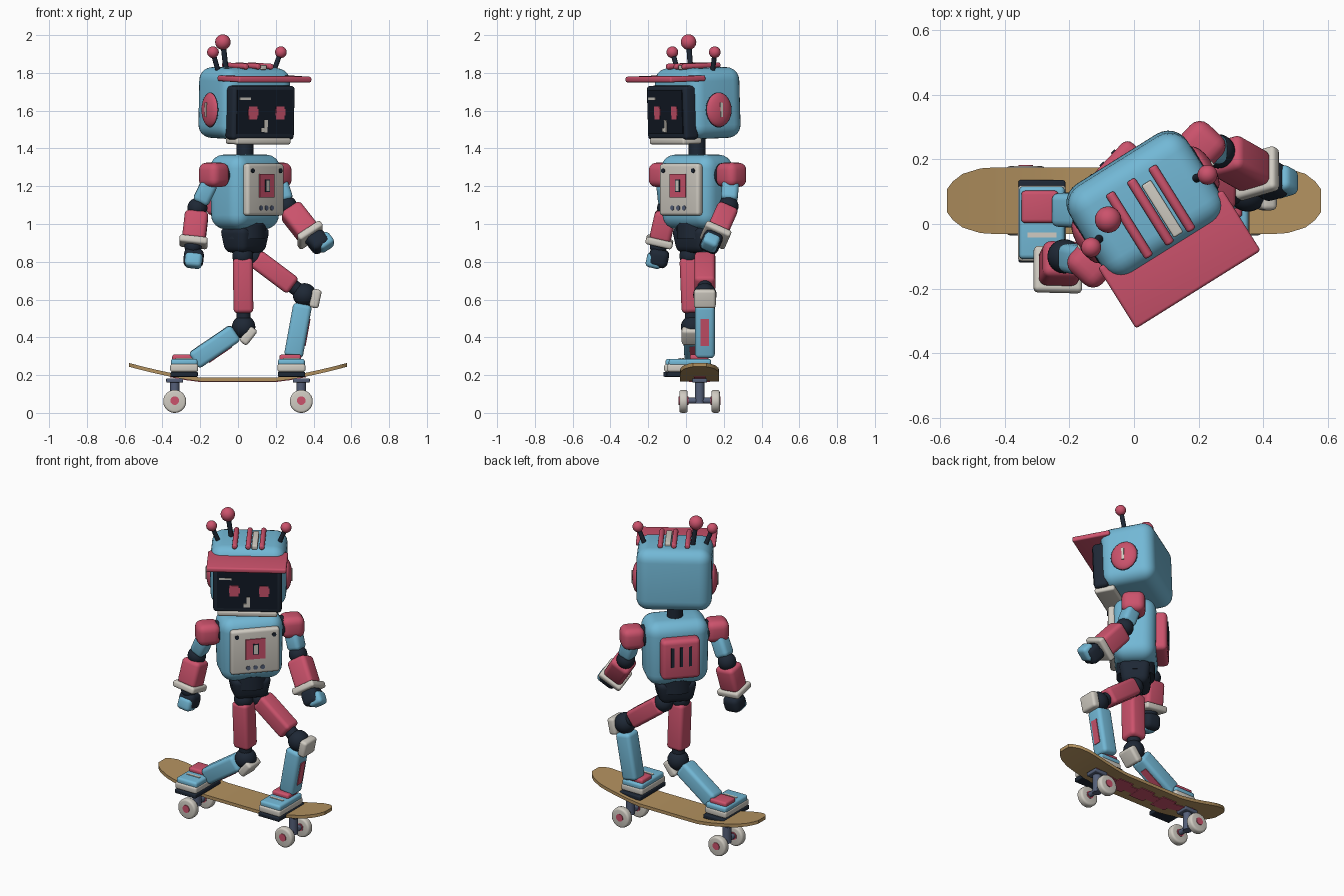
import bpy, bmesh, math
from mathutils import Matrix, Vector

if "Cube" in bpy.data.objects:
    bpy.data.objects.remove(bpy.data.objects["Cube"])


def material(name, rgb):
    m = bpy.data.materials.new(name)
    m.diffuse_color = (*rgb, 1)
    m.use_nodes = True
    m.node_tree.nodes["Principled BSDF"].inputs["Base Color"].default_value = m.diffuse_color
    return m


BLUE = material("sky_blue", (0.17, 0.48, 0.67))
RED = material("rose_red", (0.60, 0.085, 0.15))
DARK = material("navy_black", (0.013, 0.021, 0.036))
WHITE = material("warm_white", (0.63, 0.60, 0.54))
WOOD = material("wood_tan", (0.45, 0.285, 0.115))
STEEL = material("slate_grey", (0.09, 0.115, 0.19))
SCREEN = material("screen_black", (0.006, 0.010, 0.019))
I = Matrix.Identity(4)


def finish(name, bm, mat, mtx):
    me = bpy.data.meshes.new(name)
    bmesh.ops.recalc_face_normals(bm, faces=bm.faces[:])
    bm.to_mesh(me)
    bm.free()
    me.materials.append(mat)
    me.shade_smooth()
    me.set_sharp_from_angle(angle=math.radians(35))
    ob = bpy.data.objects.new(name, me)
    bpy.context.collection.objects.link(ob)
    ob.matrix_world = mtx
    return ob


def box(name, loc, size, mat, r=0.0, base=I, seg=4, taper=1.0):
    """Rounded box; taper scales the lower end."""
    bm = bmesh.new()
    bmesh.ops.create_cube(bm, size=1)
    for v in bm.verts:
        k = taper if v.co.z < 0 else 1
        v.co = Vector((v.co.x * size[0] * k, v.co.y * size[1] * k, v.co.z * size[2]))
    if r:
        bmesh.ops.bevel(bm, geom=bm.edges[:], offset=r, segments=seg, profile=0.5, affect='EDGES')
    return finish(name, bm, mat, base @ Matrix.Translation(loc))


def ball(name, loc, r, mat, base=I, scale=(1, 1, 1)):
    bm = bmesh.new()
    bmesh.ops.create_uvsphere(bm, u_segments=24, v_segments=14, radius=r)
    bmesh.ops.scale(bm, vec=scale, verts=bm.verts[:])
    return finish(name, bm, mat, base @ Matrix.Translation(loc))


def frame(a, b, hint=(1, 0, 0)):
    """Frame at the middle of a-b: z runs from b to a, x is near the hint."""
    a, b = Vector(a), Vector(b)
    z = (a - b).normalized()
    y = z.cross(Vector(hint)).normalized()
    m = Matrix((y.cross(z), y, z)).transposed().to_4x4()
    m.translation = (a + b) / 2
    return m, (a - b).length


def rod(name, a, b, r, mat, base=I, bevel=0.0, sides=20):
    m, n = frame(a, b, (0.9, 0.1, 0.3))
    bm = bmesh.new()
    bmesh.ops.create_cone(bm, cap_ends=True, segments=sides, radius1=r, radius2=r, depth=n)
    if bevel:
        rim = [e for e in bm.edges if abs(e.verts[0].co.z - e.verts[1].co.z) < 1e-5]
        bmesh.ops.bevel(bm, geom=rim, offset=bevel, segments=3, profile=0.5, affect='EDGES')
    return finish(name, bm, mat, base @ m)


def limb(name, a, b, w, d, mat, r=0.025, hint=(1, 0, 0)):
    m, n = frame(a, b, hint)
    box(name, (0, 0, 0), (d, w, n), mat, r, m)
    return m


def place(x, y, z, yaw, pitch=0):
    return (Matrix.Translation((x, y, z)) @ Matrix.Rotation(math.radians(yaw), 4, 'Z')
            @ Matrix.Rotation(math.radians(pitch), 4, 'X'))


# Head
H = place(0.036, 0.058, 1.64, 32, 2)
box("head", (0, 0.005, 0), (0.43, 0.32, 0.375), BLUE, 0.07, H, 6)
box("face_frame", (0, -0.155, -0.045), (0.39, 0.085, 0.285), DARK, 0.02, H)
box("face_screen", (0, -0.199, -0.04), (0.345, 0.006, 0.235), SCREEN, 0, H)
box("jaw", (0, -0.14, -0.195), (0.34, 0.12, 0.035), WHITE, 0.012, H)
box("visor", (0, -0.192, 0.135), (0.455, 0.222, 0.03), RED, 0.01, H)
box("screen_glint", (-0.125, -0.203, 0.03), (0.07, 0.005, 0.012), WHITE, 0, H)
box("nose", (0.006, -0.204, -0.115), (0.02, 0.008, 0.065), WHITE, 0, H)
box("nose_side", (-0.012, -0.204, -0.135), (0.02, 0.008, 0.022), WHITE, 0, H)
for s in (-1, 1):
    box("eye", (0.085 * s + 0.01, -0.203, -0.045), (0.052, 0.005, 0.068), RED, 0, H)
    box("eye_pixel", (0.085 * s + 0.012, -0.203, -0.042), (0.062, 0.004, 0.034), RED, 0, H)
    # Ears
    ball("ear_rim", (0.208 * s, 0, -0.035), 0.098, DARK, H, (0.22, 0.88, 1))
    ball("ear_disc", (0.213 * s, 0, -0.035), 0.09, RED, H, (0.34, 0.86, 1))
    box("ear_mark", (0.2425 * s, 0, -0.035), (0.008, 0.014, 0.075), WHITE, 0, H)
    # Small antennae
    rod("antenna_stem", (0.17 * s, -0.005, 0.16), (0.208 * s, -0.01, 0.26), 0.013, DARK, H)
    ball("antenna_ball", (0.212 * s, -0.012, 0.27), 0.031, RED, H)
rod("tall_antenna_stem", (-0.10, 0.03, 0.16), (-0.12, 0.035, 0.31), 0.014, DARK, H)
ball("tall_antenna_ball", (-0.122, 0.035, 0.322), 0.041, RED, H)

# Head crest bars
for u in (-0.075, 0.002, 0.08):
    rod("crest_bar", (u, -0.135, 0.198), (u, 0.098, 0.198), 0.015, RED, H, 0.008)
box("crest_plate", (0.038, -0.03, 0.193), (0.034, 0.19, 0.025), WHITE, 0.006, H)
rod("neck", (0.037, 0.058, 1.32), (0.037, 0.058, 1.48), 0.046, DARK)

# Torso with chest plate and backpack
T = place(0.037, 0.058, 1.17, 47)
box("torso", (0, 0, 0), (0.37, 0.25, 0.395), BLUE, 0.075, T, 6, 0.96)
box("chest_plate", (0.005, -0.128, 0.012), (0.285, 0.045, 0.275), WHITE, 0.017, T)
box("chest_hatch", (0.005, -0.152, 0.032), (0.115, 0.009, 0.125), RED, 0, T)
box("hatch_slot", (0.005, -0.1565, 0.032), (0.034, 0.006, 0.065), DARK, 0, T)
box("hatch_light", (0.005, -0.158, 0.032), (0.022, 0.008, 0.055), WHITE, 0, T)
for i in (-1, 0, 1):
    rod("chest_button", (0.005 + 0.042 * i, -0.148, -0.085), (0.005 + 0.042 * i, -0.154, -0.085), 0.013, STEEL, T)
    box("pack_vent", (0.052 * i, 0.185, 0.02), (0.017, 0.009, 0.12), DARK, 0, T)
for s in (-1, 1):
    rod("chest_bolt", (0.005 + 0.108 * s, -0.145, 0.112), (0.005 + 0.108 * s, -0.156, 0.112), 0.012, DARK, T)
box("backpack", (0, 0.145, 0), (0.225, 0.08, 0.245), RED, 0.025, T)
box("pelvis", (0, 0, -0.255), (0.235, 0.185, 0.135), DARK, 0.035, T, 4, 0.8)
rod("waist", (0, 0, -0.165), (0, 0, -0.25), 0.11, DARK, T)


# Arms
def arm(side, shoulder, elbow, wrist, hand, finger):
    S, E, W, K = map(Vector, (shoulder, elbow, wrist, hand))
    box(side + "_shoulder", (S.x, S.y, S.z), (0.135, 0.135, 0.13), RED, 0.04,
        Matrix.Translation(S) @ Matrix.Rotation(math.radians(47), 4, 'Z') @ Matrix.Translation(-S))
    mid = Vector((T.translation.x, T.translation.y, S.z))
    ball(side + "_shoulder_joint", S.lerp(mid, 0.28), 0.062, DARK)
    limb(side + "_upper_arm", S.lerp(E, 0.2), S.lerp(E, 0.85), 0.09, 0.09, BLUE)
    ball(side + "_elbow", E, 0.053, DARK)
    limb(side + "_forearm", E.lerp(W, 0.12), W, 0.115, 0.125, RED)
    d = (W - E).normalized()
    limb(side + "_cuff", W - d * 0.015, W + d * 0.025, 0.145, 0.15, WHITE, 0.014)
    ball(side + "_wrist", W + d * 0.03, 0.045, DARK)
    limb(side + "_palm", K - d * 0.048, K + d * 0.048, 0.105, 0.105, DARK, 0.03)
    F = K + Vector(finger)
    limb(side + "_fingers", F - d * 0.035, F + d * 0.042, 0.085, 0.09, BLUE, 0.022)


arm("right", (-0.128, -0.118, 1.26), (-0.215, -0.10, 1.085), (-0.235, -0.14, 0.91), (-0.235, -0.145, 0.82), (0, -0.022, -0.01))
arm("left", (0.205, 0.24, 1.26), (0.26, 0.225, 1.095), (0.378, 0.158, 0.945), (0.425, 0.133, 0.905), (0.03, -0.002, 0.0))


# Legs
def leg(side, hip, knee, ankle, pad, tilt):
    P, N, A = map(Vector, (hip, knee, ankle))
    ball(side + "_hip", P, 0.055, DARK)
    n = (N - P).normalized()
    limb(side + "_thigh", P + n * 0.01, N - n * 0.075, 0.11, 0.105, RED, 0.022)
    ball(side + "_knee", N, 0.062, DARK)
    rod(side + "_knee_post", N, N - n * 0.09, 0.038, DARK)
    box(side + "_knee_pad", (0, 0, 0), (0.05, 0.115, 0.10), WHITE, 0.016,
        Matrix.Translation(pad) @ Matrix.Rotation(math.radians(tilt), 4, 'Y'))
    d = (A - N).normalized()
    m = limb(side + "_shin", N + d * 0.05, A, 0.105, 0.10, BLUE, 0.022)
    box(side + "_shin_panel", (0.0505, 0, 0), (0.008, 0.045, 0.145), RED, 0, m)


def foot(side, x, y):
    box(side + "_sole", (x, y, 0.204), (0.145, 0.255, 0.026), DARK, 0.006)
    box(side + "_midsole", (x, y - 0.006, 0.238), (0.148, 0.235, 0.042), WHITE, 0.012)
    box(side + "_shoe", (x, y - 0.004, 0.266), (0.142, 0.225, 0.04), BLUE, 0.014)
    box(side + "_shoe_strap", (x - 0.006, y + 0.045, 0.292), (0.115, 0.10, 0.034), RED, 0.012)
    box(side + "_shoe_stripe", (x, y - 0.042, 0.286), (0.09, 0.014, 0.007), WHITE)


leg("right", (0.025, 0.02, 0.83), (0.03, 0.035, 0.455), (-0.235, 0.045, 0.275), (0.055, 0.035, 0.408), 38)
leg("left", (0.085, 0.10, 0.825), (0.352, 0.10, 0.625), (0.292, 0.10, 0.295), (0.41, 0.10, 0.605), 12)
foot("right", -0.285, 0.008)
foot("left", 0.283, 0.025)

# Skateboard deck with upturned ends
CY = 0.072


def deck_z(x):
    return 0.187 + 0.078 * (max(0, abs(x) - 0.2) / 0.38) ** 1.3


def sheet(name, stations, mat, drop, thick):
    bm = bmesh.new()
    rings = []
    for x, h in stations:
        z = deck_z(x) - drop
        rings.append([bm.verts.new(c) for c in ((x, CY - h, z), (x, CY + h, z),
                                               (x, CY + h, z - thick), (x, CY - h, z - thick))])
    for a, b in zip(rings, rings[1:]):
        for i in range(4):
            bm.faces.new((a[i], a[(i + 1) % 4], b[(i + 1) % 4], b[i]))
    bm.faces.new(rings[0])
    bm.faces.new(rings[-1])
    return finish(name, bm, mat, I)


half = [(0.0, 0.103), (0.2, 0.103), (0.28, 0.103), (0.36, 0.103), (0.43, 0.103),
        (0.475, 0.1), (0.53, 0.083), (0.56, 0.06), (0.578, 0.036)]
sheet("deck", [(-x, h) for x, h in half[:0:-1]] + half, WOOD, 0, 0.02)
sheet("deck_stripe", [(x / 100, 0.03) for x in range(-36, 37, 8)], RED, 0.0195, 0.004)
for s in (-1, 0, 1):
    sheet("deck_stripe_block", [(0.16 * s - 0.05, 0.055), (0.16 * s + 0.05, 0.055)], RED, 0.0195, 0.005)

# Trucks and wheels
for s in (-1, 1):
    x = 0.335 * s
    box("truck_base", (x, CY, 0.172), (0.09, 0.08, 0.022), STEEL, 0.005)
    rod("truck_post", (x, CY, 0.05), (x, CY, 0.18), 0.025, STEEL)
    rod("axle", (x, CY - 0.11, 0.065), (x, CY + 0.11, 0.065), 0.016, STEEL)
    for t in (-1, 1):
        y = CY + 0.085 * t
        rod("wheel", (x, y - 0.022, 0.061), (x, y + 0.022, 0.061), 0.061, WHITE, I, 0.012, 28)
        rod("wheel_hub", (x, y - 0.026, 0.065), (x, y + 0.026, 0.065), 0.023, RED)
